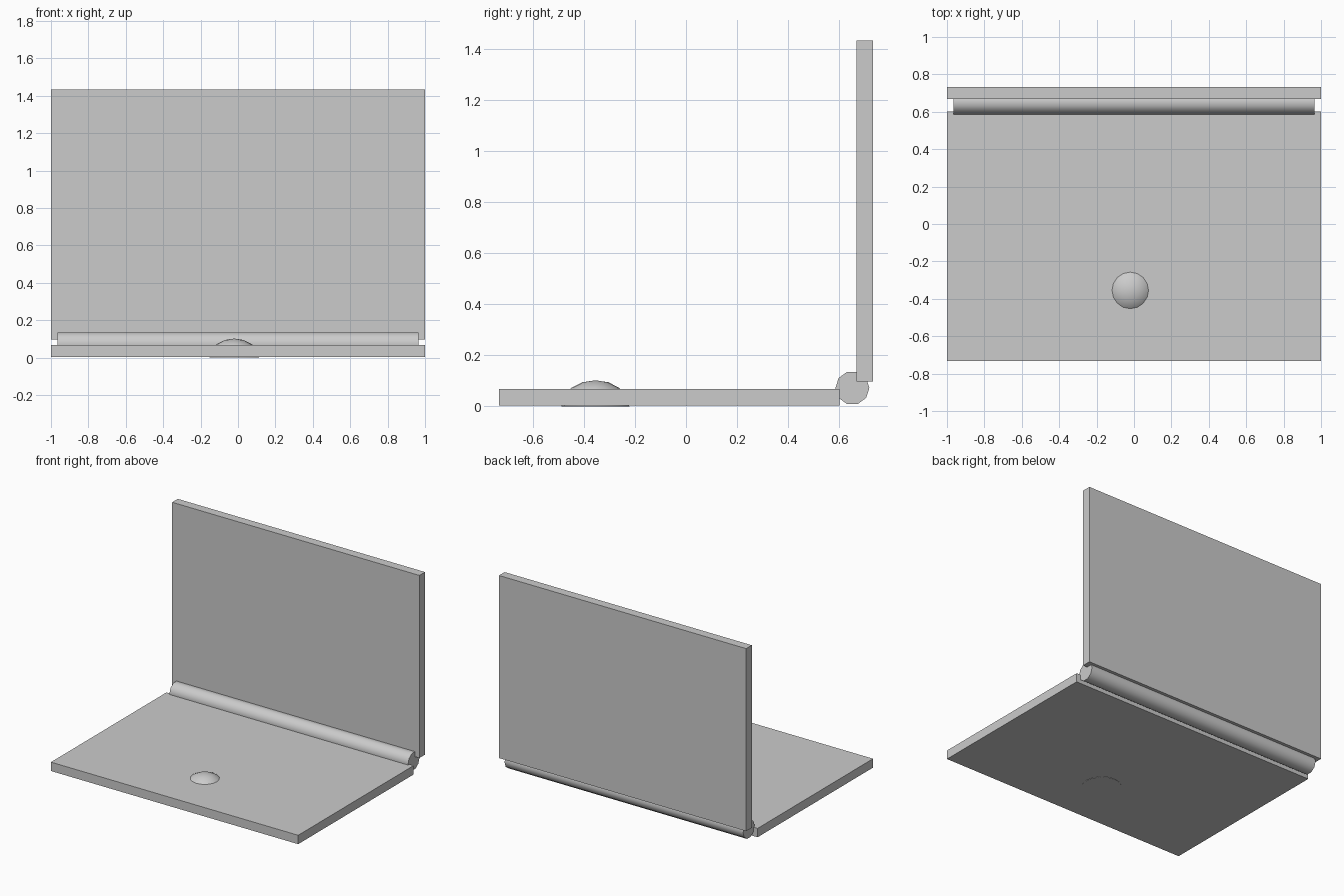
import bpy
import bmesh
from math import radians
from mathutils import Matrix, Vector

if "Cube" in bpy.data.objects:
    bpy.data.objects.remove(bpy.data.objects["Cube"], do_unlink=True)

# Single plain grey material
grey = bpy.data.materials.new("plain_grey")
grey.use_nodes = True
grey.diffuse_color = (0.6, 0.6, 0.6, 1)
grey.node_tree.nodes["Principled BSDF"].inputs["Base Color"].default_value = (0.6, 0.6, 0.6, 1)


def add_object(name, bm, smooth_angle=None):
    mesh = bpy.data.meshes.new(name)
    bm.to_mesh(mesh)
    bm.free()
    obj = bpy.data.objects.new(name, mesh)
    bpy.context.collection.objects.link(obj)
    mesh.materials.append(grey)
    if smooth_angle:
        bpy.ops.object.select_all(action="DESELECT")
        obj.select_set(True)
        bpy.context.view_layer.objects.active = obj
        bpy.ops.object.shade_smooth_by_angle(angle=radians(smooth_angle))
    return obj


def box(name, low, high):
    low, high = Vector(low), Vector(high)
    bm = bmesh.new()
    bmesh.ops.create_cube(bm, size=1)
    bmesh.ops.scale(bm, vec=high - low, verts=bm.verts)
    bmesh.ops.translate(bm, vec=(low + high) / 2, verts=bm.verts)
    return add_object(name, bm)


# Flat base and upright screen panel
box("base_panel", (-1, -0.733, 0.003), (1, 0.601, 0.068))
box("screen_panel", (-1, 0.668, 0.098), (1, 0.733, 1.433))

# Ten-sided hinge bar lying along x, one corner pointing down
bm = bmesh.new()
bmesh.ops.create_cone(bm, cap_ends=True, segments=10, radius1=0.0665,
                      radius2=0.0665, depth=1.93)
bmesh.ops.transform(bm, matrix=Matrix.Translation((0, 0.652, 0.072))
                    @ Matrix.Rotation(radians(90), 4, "Y"), verts=bm.verts)
add_object("hinge_bar", bm, 50)

# Squashed half-sphere button, reaching through the base
bm = bmesh.new()
bmesh.ops.create_uvsphere(bm, u_segments=16, v_segments=8, radius=1)
bmesh.ops.bisect_plane(bm, geom=bm.verts[:] + bm.edges[:] + bm.faces[:],
                       plane_co=(0, 0, 0), plane_no=(0, 0, 1), clear_inner=True)
bmesh.ops.holes_fill(bm, edges=[e for e in bm.edges if e.is_boundary])
bmesh.ops.recalc_face_normals(bm, faces=bm.faces)
bmesh.ops.scale(bm, vec=(0.133, 0.133, 0.102), verts=bm.verts)
bmesh.ops.translate(bm, vec=(-0.02, -0.355, 0), verts=bm.verts)
add_object("dome_button", bm, 40)
